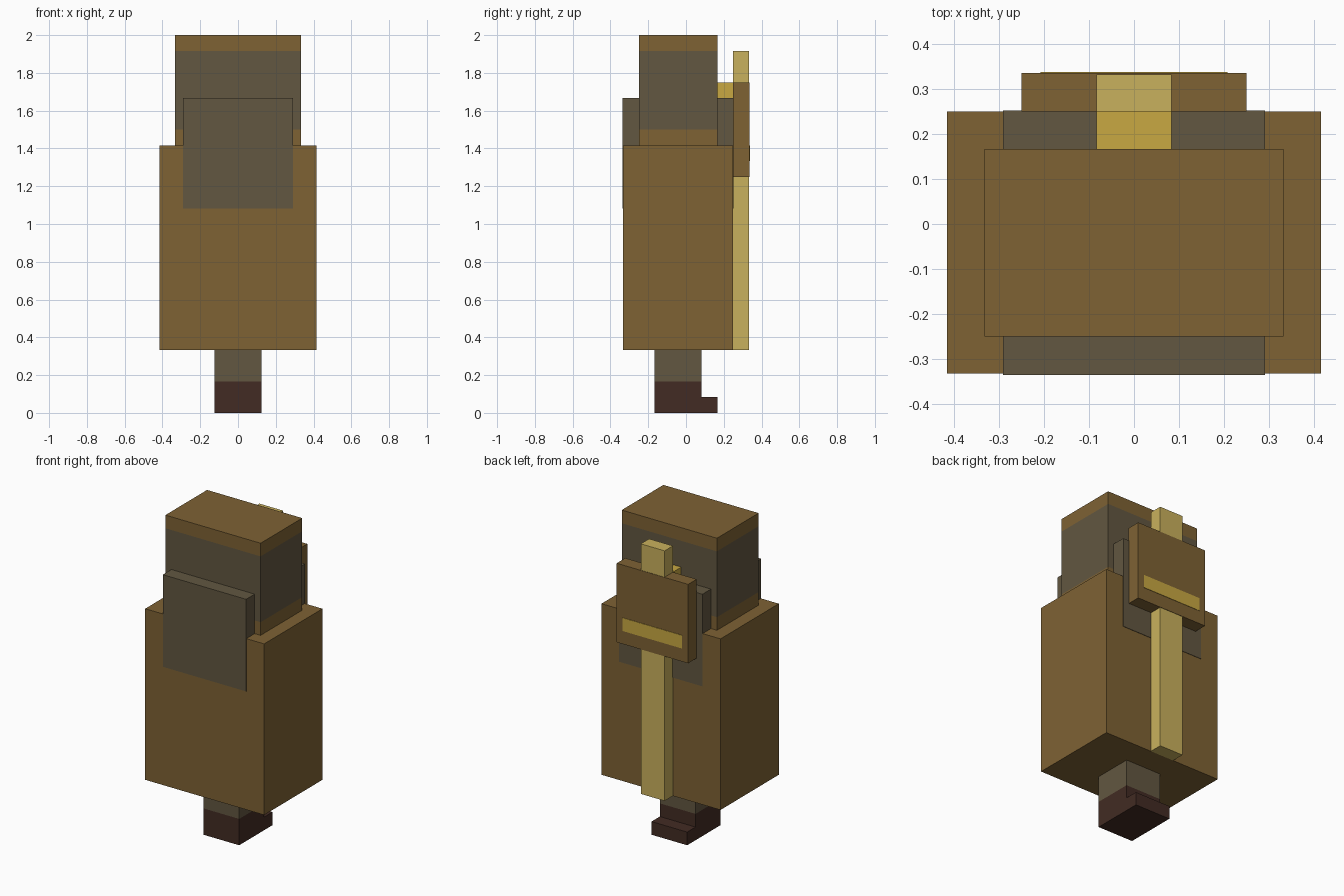
import bpy
import bmesh
from mathutils import Vector

U = 1 / 12      # one block unit
PROUD = 0.03    # small offset (in block units) so that flush plates sit on top

if "Cube" in bpy.data.objects:
    bpy.data.objects.remove(bpy.data.objects["Cube"], do_unlink=True)


def linear(c):
    c /= 255
    return c / 12.92 if c <= 0.04045 else ((c + 0.055) / 1.055) ** 2.4


def material(name, r, g, b):
    colour = (linear(r), linear(g), linear(b), 1)
    mat = bpy.data.materials.new(name)
    mat.use_nodes = True
    mat.diffuse_color = colour
    mat.node_tree.nodes["Principled BSDF"].inputs["Base Color"].default_value = colour
    return mat


brown = material("brown", 126, 98, 52)
grey = material("grey_brown", 98, 87, 65)
dark = material("dark_boot", 66, 43, 35)
straw = material("straw_yellow", 201, 177, 93)
gold = material("gold", 200, 168, 66)


def box(name, x, y, z, *bands):
    """Box spanning x, y, z ranges in block units.
    bands: one material, or material, height, material, height, ... upwards."""
    bm = bmesh.new()
    bmesh.ops.create_cube(bm, size=1)
    low, high = (Vector(p) for p in zip(x, y, z))
    for v in bm.verts:
        v.co = [(a + (c + 0.5) * (b - a)) * U for a, b, c in zip(low, high, v.co)]
    heights = [h * U for h in bands[1::2]]
    for h in heights:
        bmesh.ops.bisect_plane(bm, geom=bm.verts[:] + bm.edges[:] + bm.faces[:],
                               plane_co=(0, 0, h), plane_no=(0, 0, 1))
    for f in bm.faces:
        f.material_index = sum(f.calc_center_median().z > h for h in heights)
    mesh = bpy.data.meshes.new(name)
    bm.to_mesh(mesh)
    bm.free()
    for mat in bands[0::2]:
        mesh.materials.append(mat)
    obj = bpy.data.objects.new(name, mesh)
    bpy.context.collection.objects.link(obj)
    return obj


def span(half):
    return (-half, half)


# Leg, boot and the small step at its back
box("leg", span(1.5), (-2, 1), (0, 4), dark, 2, grey)
box("boot_step", span(1.5), (1, 2), (0, 1), dark)

# Body and banded head
box("body", span(5), (-4, 3), (4, 17), brown)
box("head", span(4), (-3, 2), (17, 24), brown, 18, grey, 23, brown)

# Collar panels, flush with the front and back of the body
box("front_panel", span(3.5), (-4 - PROUD, -3), (13, 20), grey)
box("back_panel", span(3.5), (2, 3 + PROUD), (13, 20), grey)

# Pole with its board, gold block and gold stripe on the back
box("pole", span(1), (3, 4), (4, 23), straw)
box("board", span(3), (3, 4 + PROUD), (15, 21), brown)
box("gold_block", span(1), (2, 3 + 2 * PROUD), (17, 21), gold)
box("gold_stripe", span(2.5), (4, 4 + 2 * PROUD), (16, 17), gold)
